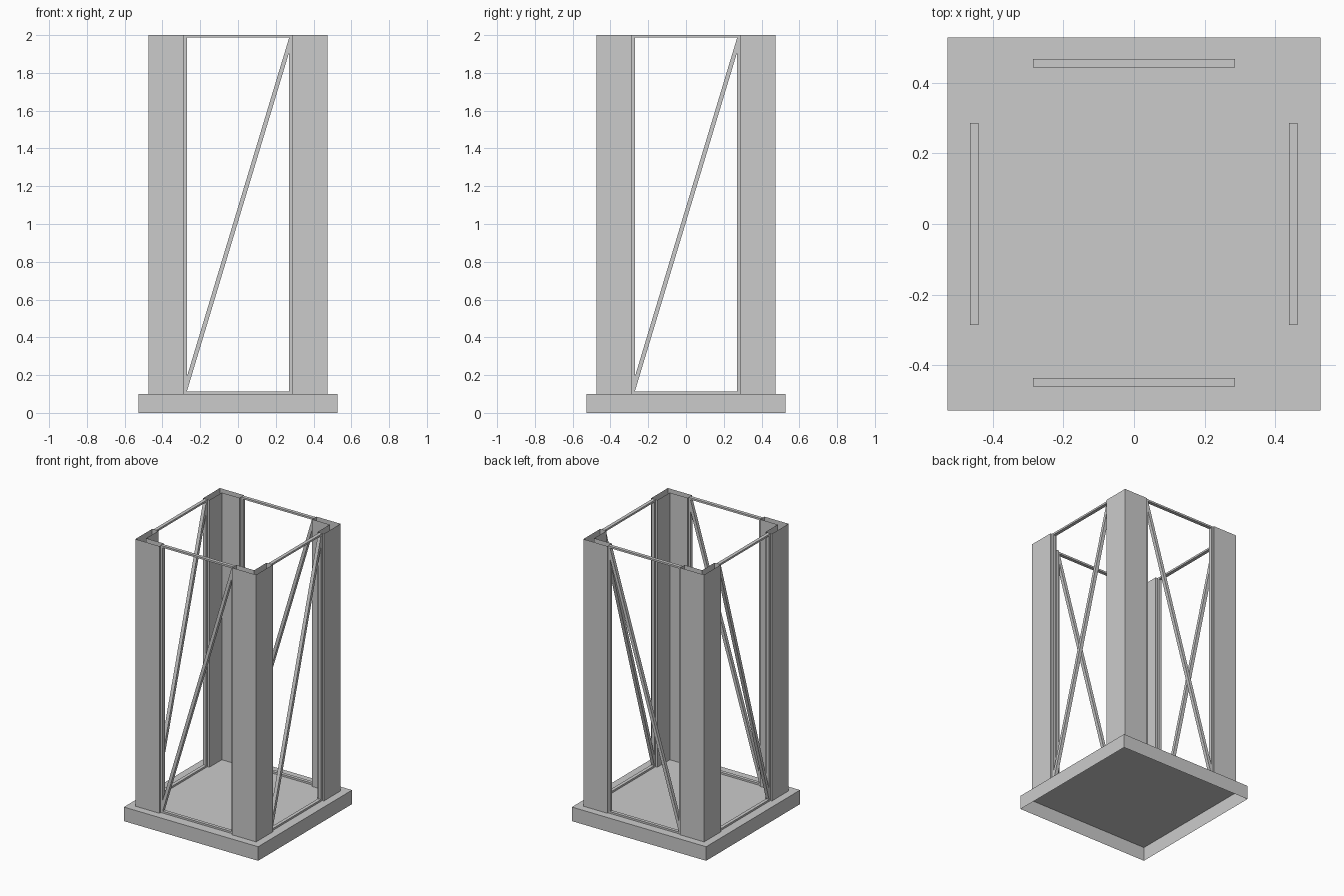
import bpy
from math import pi

if "Cube" in bpy.data.objects:
    bpy.data.objects.remove(bpy.data.objects["Cube"])

BASE_TOP, TOP = 0.1, 2.0
OUT, END, WALL = 0.475, 0.286, 0.05   # column outer face, column end, wall thickness


def make(name, verts, faces):
    mesh = bpy.data.meshes.new(name)
    mesh.from_pydata(verts, [], faces)
    ob = bpy.data.objects.new(name, mesh)
    bpy.context.collection.objects.link(ob)
    return ob


def shell(name, outline, z0, z1, capped=False):
    """Vertical walls along a counter-clockwise outline, optional top."""
    n = len(outline)
    verts = [(x, y, z) for z in (z0, z1) for x, y in outline]
    faces = [(i, (i + 1) % n, n + (i + 1) % n, n + i) for i in range(n)]
    if capped:
        faces.append(tuple(range(n, 2 * n)))
    return make(name, verts, faces)


# Base tray, open underneath
b = 0.528
shell("base", [(-b, -b), (b, -b), (b, b), (-b, b)], 0, BASE_TOP, capped=True)

# Four L-shaped corner columns with open ends
inner = OUT - WALL
angle = [(-OUT, -OUT), (-END, -OUT), (-END, -inner),
         (-inner, -inner), (-inner, -END), (-OUT, -END)]
for i, corner in enumerate(("front_left", "front_right", "back_right", "back_left")):
    column = shell(corner + "_column", angle, BASE_TOP, TOP)
    column.rotation_euler.z = i * pi / 2


# Thin rectangular frame with a diagonal brace, flat then thickened
def frame(name, loc, turn):
    o, i = END, 0.271
    lo, hi, d = BASE_TOP + 0.013, TOP - 0.013, 0.077
    pts = [(-o, BASE_TOP), (o, BASE_TOP), (o, TOP), (-o, TOP),
           (-i, lo), (i, lo), (i, hi - d), (i, hi), (-i, hi), (-i, lo + d)]
    faces = [(0, 1, 5, 4), (1, 2, 7, 6, 5), (2, 3, 8, 7),
             (3, 0, 4, 9, 8), (4, 6, 7, 9)]
    ob = make(name, [(x, 0, z) for x, z in pts], faces)
    ob.location = (*loc, 0)
    ob.rotation_euler.z = turn
    mod = ob.modifiers.new("thickness", 'SOLIDIFY')
    mod.thickness = 0.024
    mod.offset = 0


frame("front_frame", (0, -0.448), 0)
frame("back_frame", (0, 0.455), 0)
frame("left_frame", (-0.452, 0), pi / 2)
frame("right_frame", (0.451, 0), pi / 2)
